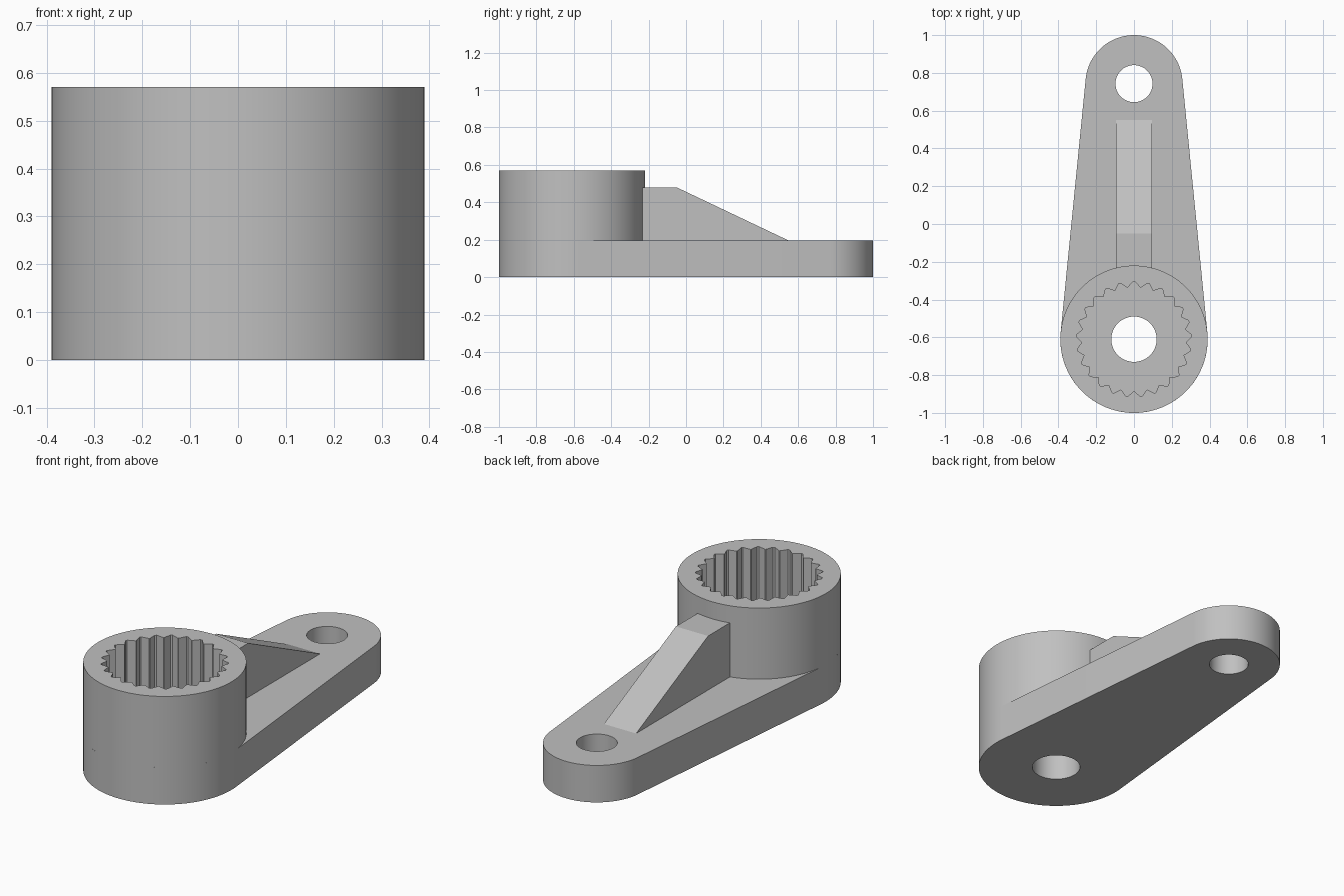
import bpy, bmesh
from math import pi, cos, sin, asin, radians

if "Cube" in bpy.data.objects:
    bpy.data.objects.remove(bpy.data.objects["Cube"], do_unlink=True)

HUB_Y, HUB_R, HUB_TOP = -0.61, 0.39, 0.57
PIN_Y, TIP_R = 0.743, 0.257
ARM_TOP = 0.195

grey = bpy.data.materials.new("plain grey")
grey.use_nodes = True
colour = (0.53, 0.53, 0.53, 1)
grey.diffuse_color = colour
grey.node_tree.nodes["Principled BSDF"].inputs["Base Color"].default_value = colour


def arc(y, r, start=0.0, end=2 * pi, n=96, closed=True):
    steps = n if closed else n - 1
    return [(r * cos(start + (end - start) * i / steps),
             y + r * sin(start + (end - start) * i / steps)) for i in range(n)]


def plate(name, outlines, z0, z1):
    """Extrude nested outlines; the inner ones become holes."""
    curve = bpy.data.curves.new(name, 'CURVE')
    curve.dimensions = '2D'
    curve.fill_mode = 'BOTH'
    curve.extrude = (z1 - z0) / 2
    for outline in outlines:
        spline = curve.splines.new('POLY')
        spline.points.add(len(outline) - 1)
        for point, (x, y) in zip(spline.points, outline):
            point.co = (x, y, 0, 1)
        spline.use_cyclic_u = True
    source = bpy.data.objects.new(name + " outline", curve)
    bpy.context.collection.objects.link(source)
    graph = bpy.context.evaluated_depsgraph_get()
    mesh = bpy.data.meshes.new_from_object(source.evaluated_get(graph))
    bpy.data.objects.remove(source, do_unlink=True)
    bpy.data.curves.remove(curve)
    bm = bmesh.new()
    bm.from_mesh(mesh)
    bmesh.ops.translate(bm, verts=bm.verts, vec=(0, 0, (z0 + z1) / 2))
    return finish(name, bm, mesh)


def finish(name, bm, mesh):
    bmesh.ops.remove_doubles(bm, verts=bm.verts, dist=1e-5)
    bmesh.ops.recalc_face_normals(bm, faces=bm.faces)
    bm.to_mesh(mesh)
    bm.free()
    mesh.name = name
    mesh.materials.clear()
    mesh.materials.append(grey)
    obj = bpy.data.objects.new(name, mesh)
    bpy.context.collection.objects.link(obj)
    bpy.ops.object.select_all(action='DESELECT')
    obj.select_set(True)
    bpy.context.view_layer.objects.active = obj
    bpy.ops.object.shade_smooth_by_angle(angle=radians(25))
    return obj


# Tapered arm: two arcs joined by tangent lines, with pin and screw holes
lean = asin((HUB_R - TIP_R) / (PIN_Y - HUB_Y))
outline = (arc(PIN_Y, TIP_R, lean, pi - lean, 49, False)
           + arc(HUB_Y, HUB_R, pi - lean, 2 * pi + lean, 57, False))
plate("arm", [outline, arc(PIN_Y, 0.098, n=64), arc(HUB_Y, 0.12, n=64)], 0, ARM_TOP)

# Hub ring with a toothed socket
TEETH = 25
socket = []
for i in range(TEETH):
    middle = pi / 2 + 2 * pi * i / TEETH
    for r, half in ((0.276, 0.12), (0.305, 0.016)):
        socket.append((r, middle - half))
    for r, half in ((0.305, 0.016), (0.276, 0.12)):
        socket.append((r, middle + half))
socket = [(r * cos(a), HUB_Y + r * sin(a)) for r, a in socket]
plate("hub", [arc(HUB_Y, HUB_R), socket], ARM_TOP, HUB_TOP)

# Sloping rib between hub and arm
bm = bmesh.new()
side = [(-0.26, ARM_TOP), (0.55, ARM_TOP), (-0.05, 0.48), (-0.26, 0.48)]
face = bm.faces.new([bm.verts.new((-0.094, y, z)) for y, z in side])
extruded = bmesh.ops.extrude_face_region(bm, geom=[face])["geom"]
bmesh.ops.translate(bm, vec=(0.188, 0, 0),
                    verts=[v for v in extruded if isinstance(v, bmesh.types.BMVert)])
finish("rib", bm, bpy.data.meshes.new("rib"))
